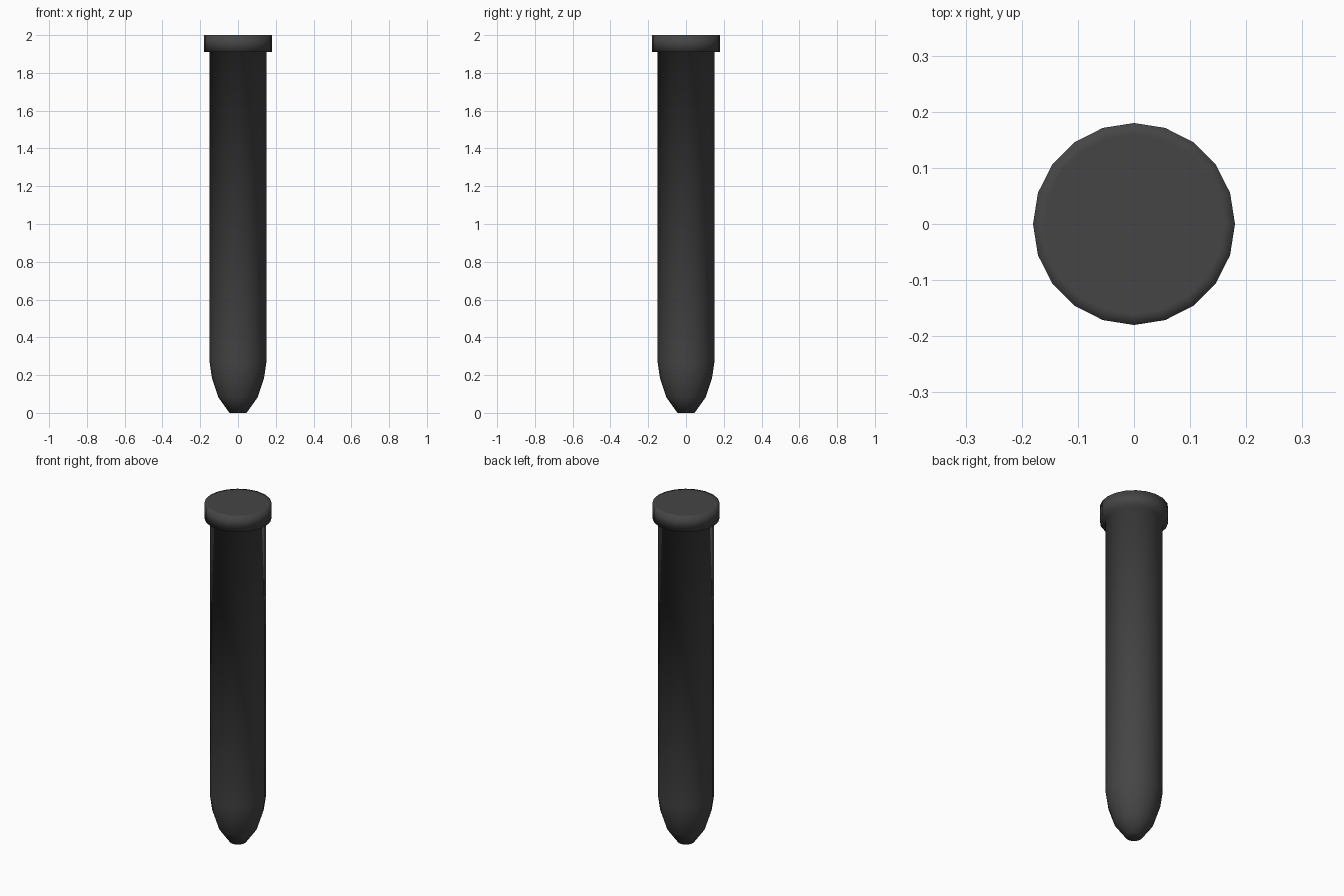
import bpy, bmesh, math

if "Cube" in bpy.data.objects:
    bpy.data.objects.remove(bpy.data.objects["Cube"])

SIDES = 20


def lathe(name, profile):
    """Revolve (radius, z) points around z, capping both ends."""
    bm = bmesh.new()
    rings = []
    for r, z in profile:
        angles = [2 * math.pi * i / SIDES for i in range(SIDES)]
        rings.append([bm.verts.new((r * math.cos(a), r * math.sin(a), z)) for a in angles])
    for low, high in zip(rings, rings[1:]):
        for i in range(SIDES):
            j = (i + 1) % SIDES
            bm.faces.new((low[i], low[j], high[j], high[i]))
    bm.faces.new(rings[0][::-1])
    bm.faces.new(rings[-1])
    for face in bm.faces:
        face.smooth = True
    mesh = bpy.data.meshes.new(name)
    bm.to_mesh(mesh)
    bm.free()
    obj = bpy.data.objects.new(name, mesh)
    bpy.context.collection.objects.link(obj)
    return obj


# Peg: blunt tip, rounded nose, straight shaft, collar head with inset top
peg = lathe("peg", [
    (0.045, 0.0), (0.104, 0.082), (0.138, 0.185), (0.15, 0.267),
    (0.15, 1.91), (0.18, 1.91), (0.18, 2.0), (0.16, 2.0),
])

# Dark grey finish
mat = bpy.data.materials.new("dark_grey")
mat.diffuse_color = (0.06, 0.06, 0.06, 1)
mat.use_nodes = True
mat.node_tree.nodes["Principled BSDF"].inputs["Base Color"].default_value = mat.diffuse_color
peg.data.materials.append(mat)
